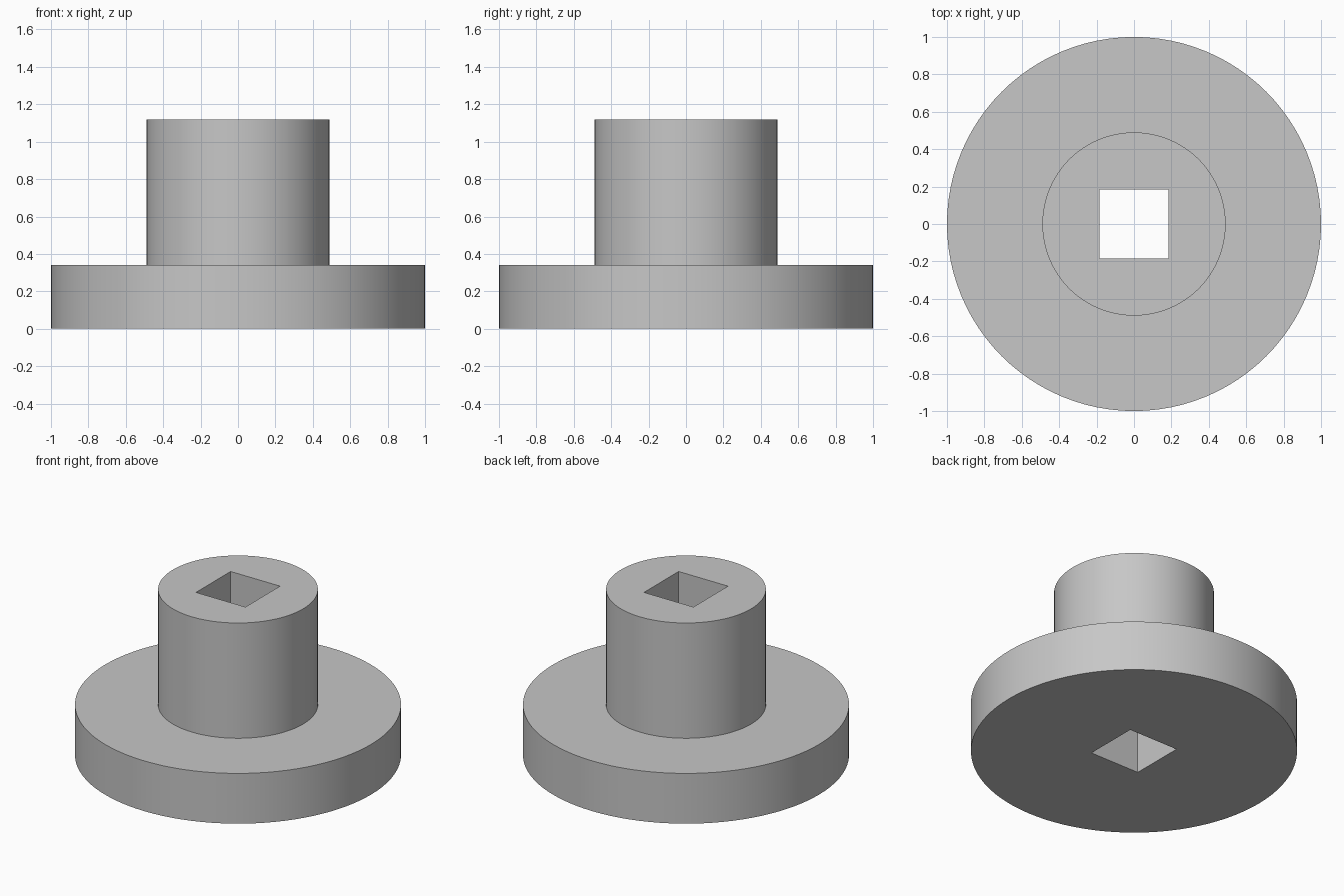
import bpy, bmesh, math

if "Cube" in bpy.data.objects:
    bpy.data.objects.remove(bpy.data.objects["Cube"])

SIDES = 96          # multiple of 8, so the square bore gets exact corners
BORE = 0.185        # half width of the square bore
FLANGE_R, FLANGE_Z = 1.0, 0.34
HUB_R, HUB_Z = 0.49, 1.12


def ring(bm, z, radius=None):
    """Circle of the given radius, or the square bore outline when radius is None."""
    verts = []
    for i in range(SIDES):
        a = 2 * math.pi * i / SIDES
        c, s = math.cos(a), math.sin(a)
        r = radius if radius else BORE / max(abs(c), abs(s))
        verts.append(bm.verts.new((r * c, r * s, z)))
    return verts


# Flange and hub in one closed shell around the square through bore
bm = bmesh.new()
rings = [
    ring(bm, 0),
    ring(bm, 0, FLANGE_R),
    ring(bm, FLANGE_Z, FLANGE_R),
    ring(bm, FLANGE_Z, HUB_R),
    ring(bm, HUB_Z, HUB_R),
    ring(bm, HUB_Z),
]
for lower, upper in zip(rings, rings[1:] + rings[:1]):
    for i in range(SIDES):
        j = (i + 1) % SIDES
        bm.faces.new((lower[i], lower[j], upper[j], upper[i]))
bmesh.ops.recalc_face_normals(bm, faces=bm.faces)

mesh = bpy.data.meshes.new("flanged_hub")
bm.to_mesh(mesh)
bm.free()
hub = bpy.data.objects.new("flanged_hub", mesh)
bpy.context.collection.objects.link(hub)

# Plain grey
grey = bpy.data.materials.new("light_grey")
grey.diffuse_color = (0.57, 0.57, 0.57, 1)
grey.use_nodes = True
grey.node_tree.nodes["Principled BSDF"].inputs["Base Color"].default_value = grey.diffuse_color
mesh.materials.append(grey)

# Smooth round walls, sharp rims and bore corners
bpy.context.view_layer.objects.active = hub
hub.select_set(True)
bpy.ops.object.shade_smooth_by_angle(angle=math.radians(30))
